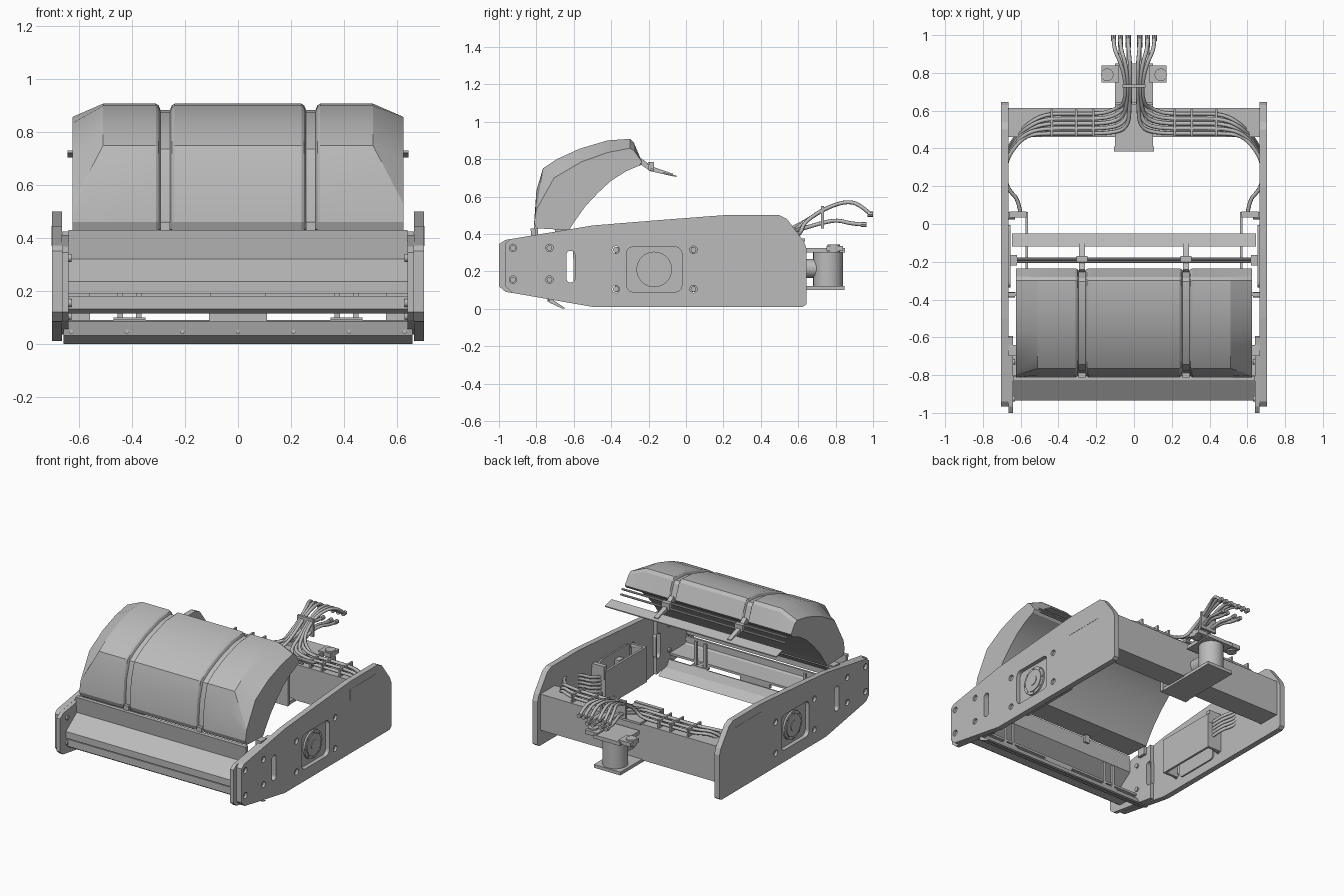
import bpy, bmesh, math
from mathutils import Matrix, Vector

cube = bpy.data.objects.get("Cube")
if cube:
    bpy.data.objects.remove(cube, do_unlink=True)

grey = bpy.data.materials.new("plain_grey")
grey.use_nodes = True
grey.diffuse_color = (.5, .5, .5, 1)
grey.node_tree.nodes["Principled BSDF"].inputs["Base Color"].default_value = (.5, .5, .5, 1)


def link(name, data, matrix=None):
    obj = bpy.data.objects.new(name, data)
    bpy.context.collection.objects.link(obj)
    data.materials.append(grey)
    if matrix:
        obj.matrix_world = matrix
    return obj


def activate(obj):
    bpy.ops.object.select_all(action='DESELECT')
    obj.select_set(True)
    bpy.context.view_layer.objects.active = obj


def smooth(obj, angle=35):
    activate(obj)
    bpy.ops.object.shade_smooth_by_angle(angle=math.radians(angle))


def finish(name, bm):
    bmesh.ops.recalc_face_normals(bm, faces=bm.faces)
    mesh = bpy.data.meshes.new(name)
    bm.to_mesh(mesh)
    bm.free()
    return link(name, mesh)


def box(name, xs, ys, zs):
    bm = bmesh.new()
    size = [b - a for a, b in (xs, ys, zs)]
    mid = [(a + b) / 2 for a, b in (xs, ys, zs)]
    bmesh.ops.create_cube(bm, size=1, matrix=Matrix.Translation(mid) @ Matrix.Diagonal((*size, 1)))
    return finish(name, bm)


def side_box(name, s, xs, ys, zs):
    return box(name, sorted((s * xs[0], s * xs[1])), ys, zs)


def cylinder(name, mid, radius, depth, axis='Z', sides=24):
    turn = {'X': Matrix.Rotation(math.pi / 2, 4, 'Y'), 'Y': Matrix.Rotation(math.pi / 2, 4, 'X'),
            'Z': Matrix.Identity(4)}[axis]
    bm = bmesh.new()
    bmesh.ops.create_cone(bm, cap_ends=True, segments=sides, radius1=radius, radius2=radius,
                          depth=depth, matrix=Matrix.Translation(mid) @ turn)
    obj = finish(name, bm)
    smooth(obj)
    return obj


def prism(name, loops, xa, xb):
    """Flat-shaded sheet with a (y, z) outline, optional holes, spanning xa to xb."""
    curve = bpy.data.curves.new(name, 'CURVE')
    curve.dimensions, curve.fill_mode = '2D', 'BOTH'
    curve.extrude = abs(xb - xa) / 2
    for loop in loops:
        spline = curve.splines.new('POLY')
        spline.points.add(len(loop) - 1)
        for point, (y, z) in zip(spline.points, loop):
            point.co = (y, z, 0, 1)
        spline.use_cyclic_u = True
        spline.use_smooth = False
    frame = Matrix(((0, 0, 1, (xa + xb) / 2), (1, 0, 0, 0), (0, 1, 0, 0), (0, 0, 0, 1)))
    obj = link(name, curve, frame)
    activate(obj)
    bpy.ops.object.convert(target='MESH')
    bpy.ops.object.shade_flat()
    return obj


def tube(name, points, radius):
    curve = bpy.data.curves.new(name, 'CURVE')
    curve.dimensions = '3D'
    curve.bevel_depth, curve.bevel_resolution = radius, 2
    curve.use_fill_caps = True
    spline = curve.splines.new('NURBS')
    spline.points.add(len(points) - 1)
    for point, co in zip(spline.points, points):
        point.co = (*co, 1)
    spline.use_endpoint_u, spline.order_u, spline.resolution_u = True, 3, 5
    obj = link(name, curve)
    activate(obj)
    bpy.ops.object.convert(target='MESH')
    smooth(obj, 60)
    return obj


def rounded(mid, half, radius, steps=5):
    loop = []
    for corner, (sy, sz) in enumerate(((1, 1), (-1, 1), (-1, -1), (1, -1))):
        for k in range(steps + 1):
            a = (corner + k / steps) * math.pi / 2
            loop.append((mid[0] + sy * (half[0] - radius) + radius * math.cos(a),
                         mid[1] + sz * (half[1] - radius) + radius * math.sin(a)))
    return loop


# Side frame plates, with slot, bolt holes and hub opening
outline = [(-.965, .12), (-.93, .085), (-.5, .01), (.625, .01), (.645, .025), (.645, .32), (.63, .36),
           (.54, .48), (.5, .5), (.2, .5), (-.13, .475), (-.5, .445), (-.94, .372), (-.965, .35)]
inner_outline = [(-1, .12), (-.965, .09), (-.6, .035), (-.6, .425), (-.965, .368), (-1, .345)]
slot = rounded((-.617, .225), (.023, .085), .0225)
hub = (-.17, .21)
bolts = [(y, z) for y in (-.925, -.73) for z in (.155, .325)]
bolts += [(y, z) for y in (-.375, .04) for z in (.105, .315)]
holes = [rounded(p, (.02, .02), .0199, 4) for p in bolts]
for s in (-1, 1):
    prism("side_plate", [outline, slot, rounded(hub, (.148, .12), .035)] + holes, s * .665, s * .703)
    prism("front_side_plate", [inner_outline, slot], s * .64, s * .665)
    for p in bolts:
        cylinder("plate_bolt", (s * .66, *p), .015, .06, 'X', 12)
    # Hub recessed in its opening
    prism("hub_base", [rounded(hub, (.165, .14), .03)], s * .655, s * .675)
    cylinder("hub_flange", (s * .677, *hub), .095, .02, 'X', 32)
    cylinder("hub_ring", (s * .685, *hub), .075, .016, 'X', 32)
    cylinder("hub_cap", (s * .69, *hub), .035, .014, 'X')
    for k in range(8):
        a = k * math.pi / 4
        cylinder("hub_screw", (s * .687, hub[0] + .085 * math.cos(a), hub[1] + .085 * math.sin(a)),
                 .007, .01, 'X', 8)
    side_box("side_label_panel", s, (.7, .7045), (.2, .48), (.37, .445))
    # Motor bracket inside the plate
    side_box("bracket_web", s, (.56, .575), (-.38, .06), (.09, .33))
    for y in (-.38, .045):
        side_box("bracket_flange", s, (.56, .665), (y, y + .018), (.09, .33))
    side_box("bracket_lug", s, (.57, .66), (.035, .065), (.27, .36))
    side_box("bracket_stop", s, (.62, .665), (-.22, -.165), (.24, .3))
    side_box("hood_mount", s, (.62, .665), (-.7, -.64), (.37, .425))

# Curved hood lofted across x, with two grooves and tapered ends
outer = [(-.8, .43), (-.812, .46), (-.8, .63), (-.765, .75), (-.69, .8), (-.57, .855), (-.42, .9),
         (-.3, .908), (-.28, .89), (-.235, .785)]
tapered = [(-.8, .43), (-.812, .46), (-.806, .5), (-.8, .53), (-.705, .7), (-.56, .785), (-.42, .835),
           (-.3, .858), (-.278, .845), (-.235, .785)]
inner = [(-.25, .765), (-.32, .735), (-.4, .685), (-.47, .62), (-.54, .545), (-.6, .46), (-.625, .42)]


def sunk(depth):
    centre = Vector((-.38, .5))
    return [tuple(Vector(p) + (centre - Vector(p)).normalized() * depth) for p in outer]


half = [(.24, outer), (.25, sunk(.007)), (.257, sunk(.024)), (.293, sunk(.024)), (.3, sunk(.007)),
        (.31, outer), (.51, outer), (.625, tapered)]
stations = [(-x, p) for x, p in reversed(half)] + half
bm = bmesh.new()
rings = [[bm.verts.new((x, y, z)) for y, z in profile + inner] for x, profile in stations]
for a, b in zip(rings, rings[1:]):
    for k in range(len(a)):
        n = (k + 1) % len(a)
        bm.faces.new((a[k], a[n], b[n], b[k]))
bm.faces.new(rings[0])
bm.faces.new(rings[-1])
smooth(finish("curved_hood", bm), 21)

# Hood latch hardware and trailing blade
prism("trailing_blade", [[(-.12, .722), (-.05, .704), (-.05, .711), (-.12, .73)]], -.645, .645)
for y, z in ((-.185, .745), (-.2, .775)):
    cylinder("latch_rod", (0, y, z), .007, 1.24, 'X', 10)
for s in (-1, 1):
    x = s * .275
    prism("latch_arm", [[(-.255, .78), (-.19, .735), (-.07, .708), (-.07, .722), (-.18, .76), (-.24, .805)]],
          x - .015, x + .015)
    side_box("latch_plate", s, (.245, .305), (-.2, -.17), (.74, .785))
    box("hood_tab", (x - .018, x + .018), (-.812, -.79), (.39, .46))

# Folded front beam, lower rail, shelf and scraper
prism("front_beam", [[(-.805, .43), (-.832, .43), (-.818, .32), (-.935, .235), (-.935, .19), (-.92, .19),
                      (-.92, .226), (-.802, .312)]], -.64, .64)
prism("front_rail", [[(-.925, .18), (-.925, .132), (-.9, .115), (-.74, .115), (-.74, .13), (-.9, .13),
                      (-.912, .138), (-.912, .18)]], -.64, .64)
prism("scraper_bar", [[(-.73, .09), (-.745, .085), (-.73, .032), (-.66, 0), (-.645, .003), (-.705, .042)]],
      -.66, .66)
for k in range(7):
    cylinder("scraper_bolt", (-.63 + k * .21, -.732, .046), .008, .016, 'Y', 10)
box("scraper_centre_plate", (-.11, .11), (-.76, -.74), (.085, .12))
for s in (-1, 1):
    for offset in (-.035, .035):
        x = s * .41 + offset
        box("scraper_arm", (x - .01, x + .01), (-.75, -.735), (.09, .26))
    side_box("scraper_clamp", s, (.35, .47), (-.76, -.73), (.09, .1))

# Rear cross beam
box("rear_beam", (-.665, .665), (.46, .615), (.115, .36))

# Hitch
box("hitch_front_plate", (-.105, .105), (.385, .41), (.1, .38))
box("hitch_top_plate", (-.1, .1), (.4, .635), (.36, .375))
box("hitch_foot", (-.1, .1), (.4, .848), (.1, .122))
cylinder("hitch_pivot", (0, .655, .215), .05, .1, 'Y')
cylinder("hitch_post", (0, .76, .215), .08, .2, 'Z', 32)
box("hitch_head", (-.1, .1), (.64, .85), (.3, .325))
for s in (-1, 1):
    side_box("hitch_ear", s, (.08, .172), (.75, .84), (.308, .335))
    cylinder("hitch_ear_ring", (s * .142, .79, .322), .033, .045)

# Hydraulic hoses with end fittings and clips
for s in (-1, 1):
    for i in range(5):
        high = i % 2 == 0
        x = (.03, .03, .072, .072, .108)[i]
        y, z = .48 + .026 * i, .385 + .014 * (i % 2)
        if high:
            path = [(x, .985, .505), (x, .93, .56), (.02 + .012 * i, .85, .575), (.02 + .005 * i, .73, .53)]
        else:
            path = [(x, .95, .45), (x, .88, .455), (.02 + .012 * i, .81, .475), (.02 + .005 * i, .73, .46)]
        tip = path[0]
        drop = .025 * i
        path += [(.022 + .008 * i, .63, .43 + .03 * high), (.03 + .015 * i, y + .03, z + .02),
                 (.12 + .01 * i, y, z), (.3, y, z), (.47, y, z), (.57, .47 + .014 * i, z),
                 (.64, .4 + .012 * i, .38 - drop), (.68, .32 + .01 * i, .36 - drop), (.68, .22, .34 - drop),
                 (.655, .17, .32 - drop), (.612, .13, .3 - drop), (.6, .05, .28 - drop)]
        tube("hose", [(s * px, py, pz) for px, py, pz in path], .0105)
        cylinder("hose_fitting", (s * tip[0], *tip[1:]), .014, .03, 'Y', 8)
    for x in (.21, .3, .43):
        side_box("hose_clip", s, (x, x + .012), (.465, .605), (.36, .412))
box("hose_clamp", (-.06, .06), (.722, .738), (.43, .55))
